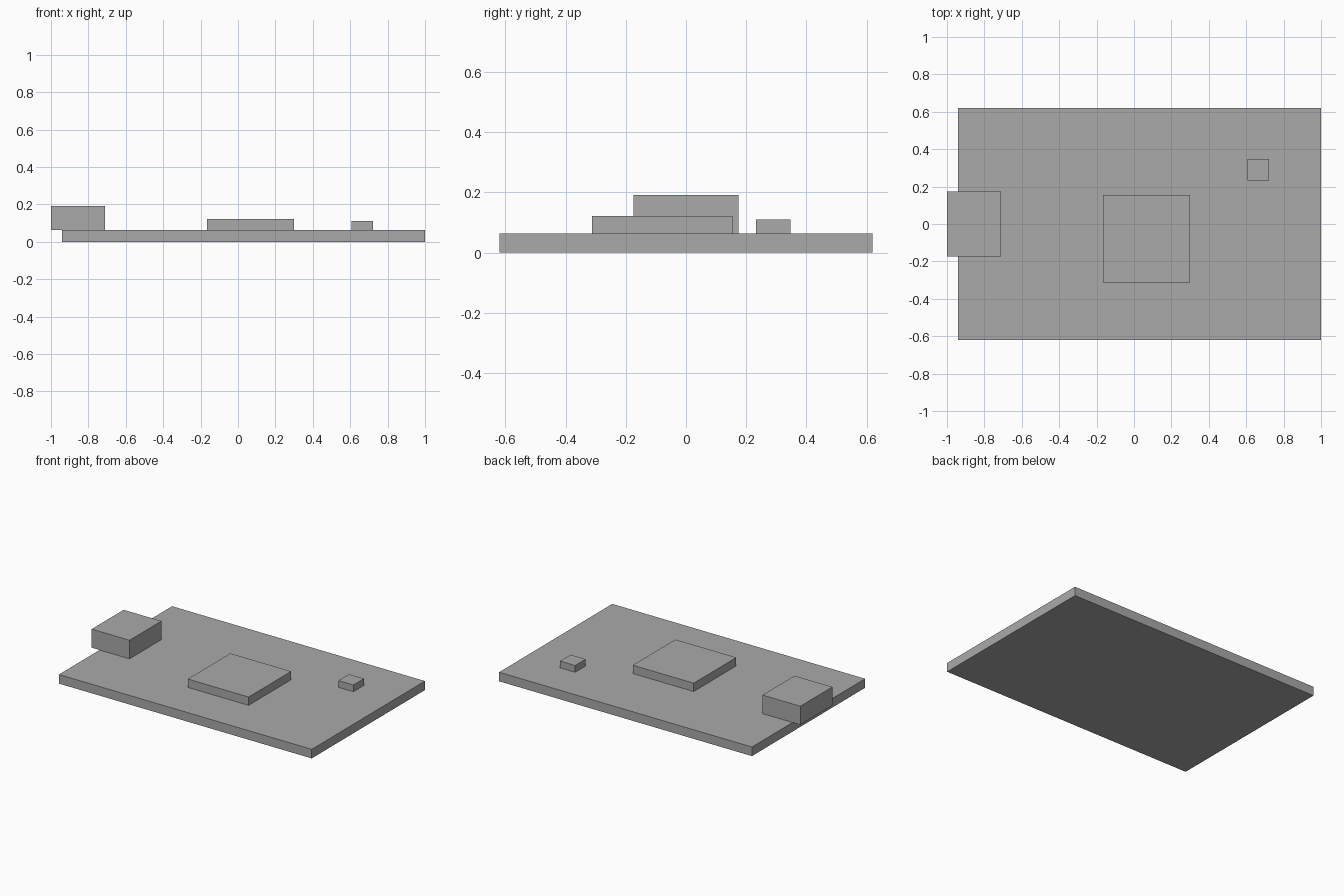
import bpy
import bmesh
from mathutils import Vector

cube = bpy.data.objects.get("Cube")
if cube:
    bpy.data.objects.remove(cube, do_unlink=True)

# Single plain grey finish
GREY = (0.4, 0.4, 0.4, 1.0)
grey = bpy.data.materials.new("plain grey")
grey.use_nodes = True
grey.diffuse_color = GREY
grey.node_tree.nodes["Principled BSDF"].inputs["Base Color"].default_value = GREY


def add_box(name, low, high):
    """Flat-shaded box spanning two opposite corners."""
    low, high = Vector(low), Vector(high)
    bm = bmesh.new()
    bmesh.ops.create_cube(bm, size=1)
    bmesh.ops.scale(bm, vec=high - low, verts=bm.verts)
    bmesh.ops.translate(bm, vec=(high - low) / 2, verts=bm.verts)
    mesh = bpy.data.meshes.new(name)
    bm.to_mesh(mesh)
    bm.free()
    mesh.materials.append(grey)
    box = bpy.data.objects.new(name, mesh)
    box.location = low
    bpy.context.collection.objects.link(box)
    return box


BOARD_TOP = 0.063

# Board slab
add_box("circuit_board", (-0.94, -0.62, 0), (1, 0.62, BOARD_TOP))
# Socket overhanging the board edge
add_box("edge_connector", (-1, -0.175, BOARD_TOP), (-0.71, 0.175, 0.192))
# Large flat chip near the middle
add_box("main_chip", (-0.167, -0.312, BOARD_TOP), (0.3, 0.154, 0.121))
# Small component near the back corner
add_box("small_component", (0.608, 0.232, BOARD_TOP), (0.723, 0.347, 0.11))
